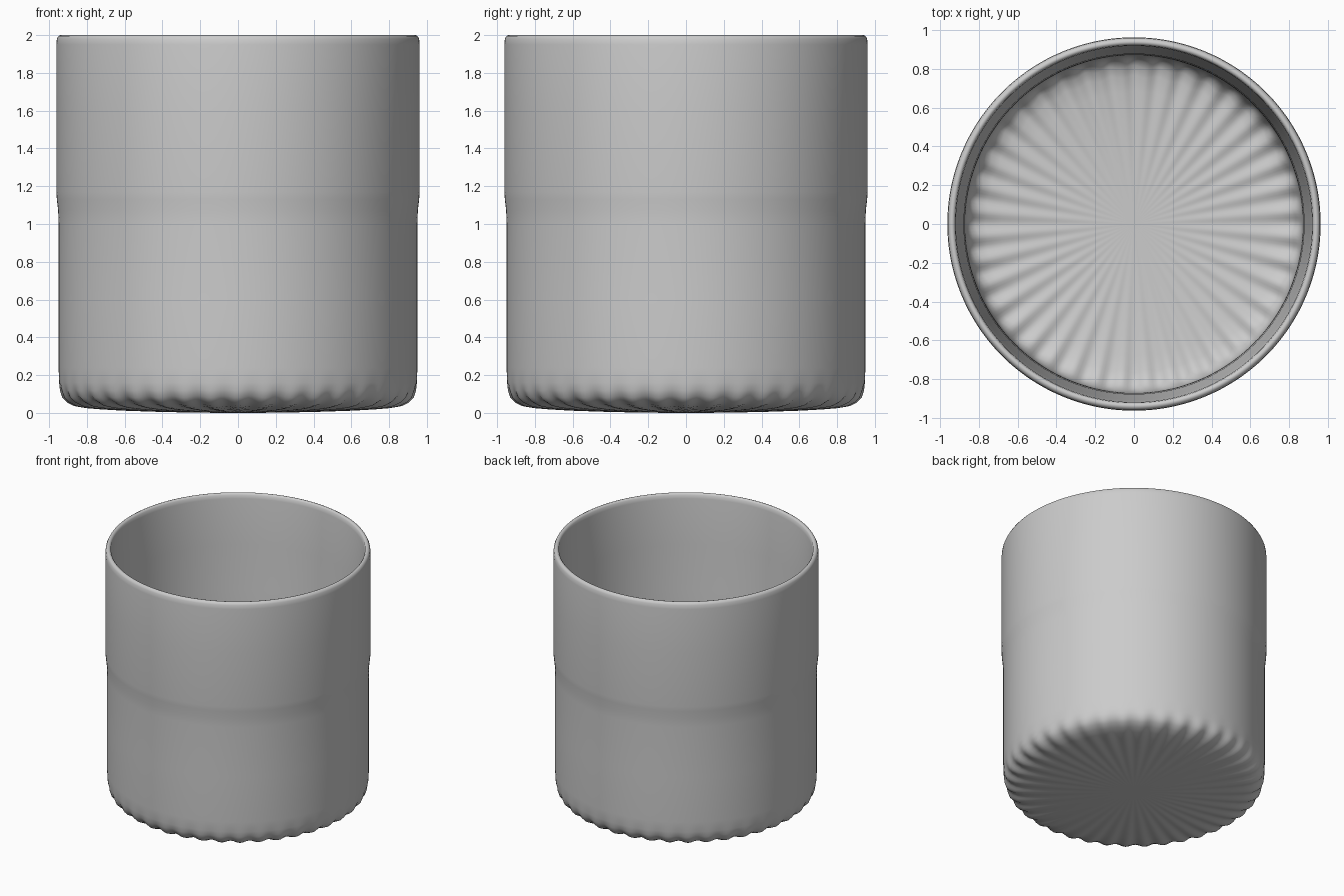
import bpy, bmesh, math

SEG, FLUTES = 320, 40

# (radius, height, flute depth) from the outer base centre, over the rim, to the inner floor centre
profile = [
    (0.20, 0.001, 0.0), (0.40, 0.006, 0.002), (0.60, 0.014, 0.004), (0.72, 0.022, 0.006),
    (0.80, 0.030, 0.008), (0.86, 0.042, 0.010), (0.90, 0.062, 0.010), (0.925, 0.085, 0.008),
    (0.94, 0.12, 0.004), (0.947, 0.16, 0.0), (0.95, 0.24, 0.0), (0.95, 0.60, 0.0),
    (0.95, 1.00, 0.0), (0.952, 1.07, 0.0), (0.959, 1.13, 0.0), (0.962, 1.17, 0.0),
    (0.962, 1.60, 0.0), (0.962, 1.95, 0.0), (0.959, 1.98, 0.0), (0.951, 1.995, 0.0),
    (0.94, 2.0, 0.0), (0.93, 1.998, 0.0), (0.922, 1.988, 0.0), (0.918, 1.96, 0.0),
    (0.905, 1.60, 0.0), (0.887, 1.25, 0.0), (0.877, 1.05, 0.0), (0.872, 0.85, 0.0),
    (0.870, 0.50, 0.0), (0.869, 0.24, 0.0), (0.86, 0.18, 0.006), (0.84, 0.14, 0.012),
    (0.81, 0.118, 0.014), (0.76, 0.104, 0.012), (0.68, 0.096, 0.008), (0.55, 0.088, 0.005),
    (0.40, 0.082, 0.003), (0.20, 0.078, 0.0),
]

# Cup: lathed shell with fluting around the base
bm = bmesh.new()
rings = []
for r, z, depth in profile:
    ring = []
    for i in range(SEG):
        a = 2 * math.pi * i / SEG
        w = depth * math.cos(FLUTES * a)
        rr = r + w * 0.6
        ring.append(bm.verts.new((rr * math.cos(a), rr * math.sin(a), z - w * 0.6)))
    rings.append(ring)
for lo, hi in zip(rings, rings[1:]):
    for i in range(SEG):
        j = (i + 1) % SEG
        bm.faces.new((lo[i], lo[j], hi[j], hi[i]))

# Centre caps of the underside and the inner floor
for ring, z in ((rings[0], 0.0), (rings[-1], 0.077)):
    c = bm.verts.new((0, 0, z))
    for i in range(SEG):
        bm.faces.new((ring[i], ring[(i + 1) % SEG], c))
bmesh.ops.recalc_face_normals(bm, faces=bm.faces)

mesh = bpy.data.meshes.new("cup")
bm.to_mesh(mesh)
bm.free()
for p in mesh.polygons:
    p.use_smooth = True
cup = bpy.data.objects.new("cup", mesh)
bpy.context.collection.objects.link(cup)
